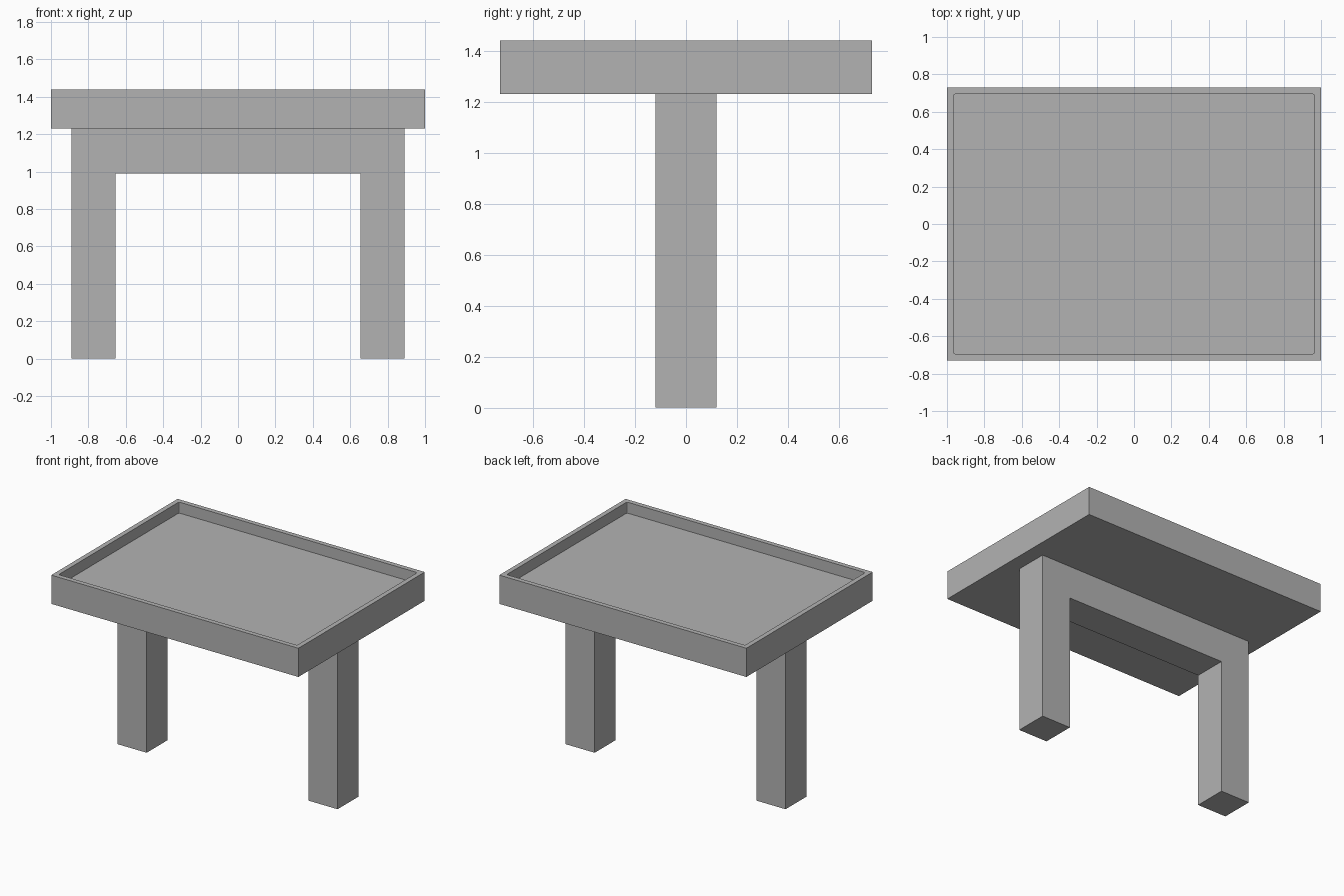
import bpy
import bmesh
from mathutils import Vector

if "Cube" in bpy.data.objects:
    bpy.data.objects.remove(bpy.data.objects["Cube"], do_unlink=True)

grey = bpy.data.materials.new("plain_grey")
grey.use_nodes = True
colour = (0.45, 0.45, 0.45, 1)
grey.diffuse_color = colour
grey.node_tree.nodes["Principled BSDF"].inputs["Base Color"].default_value = colour


def make_object(name, bm):
    bmesh.ops.recalc_face_normals(bm, faces=bm.faces)
    mesh = bpy.data.meshes.new(name)
    bm.to_mesh(mesh)
    bm.free()
    mesh.materials.append(grey)
    obj = bpy.data.objects.new(name, mesh)
    bpy.context.collection.objects.link(obj)
    return obj


def extrude_profile(name, points, direction):
    bm = bmesh.new()
    face = bm.faces.new([bm.verts.new(p) for p in points])
    result = bmesh.ops.extrude_face_region(bm, geom=[face], use_keep_orig=True)
    verts = [g for g in result["geom"] if isinstance(g, bmesh.types.BMVert)]
    bmesh.ops.translate(bm, verts=verts, vec=Vector(direction))
    return make_object(name, bm)


# Legs and crossbeam as one arch
half_depth = 0.12
outer, inner, beam_bottom, beam_top = 0.89, 0.655, 0.99, 1.23
right_side = [(inner, 0), (outer, 0), (outer, beam_top)]
left_side = [(-x, z) for x, z in reversed(right_side)]
outline = [(inner, beam_bottom)] + right_side + left_side + [(-inner, beam_bottom)]
extrude_profile("leg_arch", [(x, -half_depth, z) for x, z in outline],
                (0, 2 * half_depth, 0))

# Tray top with a raised rim around a sunken floor
half_x, half_y, top, rim, sink = 1.0, 0.73, 1.44, 0.05, 0.08
corners = [(-half_x, -half_y), (half_x, -half_y), (half_x, half_y), (-half_x, half_y)]
tray = extrude_profile("tray_top", [(x, y, beam_top) for x, y in corners],
                       (0, 0, top - beam_top))
bm = bmesh.new()
bm.from_mesh(tray.data)
floor = max(bm.faces, key=lambda f: f.calc_center_median().z)
bmesh.ops.inset_region(bm, faces=[floor], thickness=rim)

# Slightly softened inner corners of the rim
result = bmesh.ops.extrude_face_region(bm, geom=[floor])
bmesh.ops.delete(bm, geom=[floor] if floor.is_valid else [], context="FACES_ONLY")
floor_verts = [g for g in result["geom"] if isinstance(g, bmesh.types.BMVert)]
bmesh.ops.translate(bm, verts=floor_verts, vec=(0, 0, -sink))
inner_corners = [e for e in bm.edges
                 if abs(e.verts[0].co.z - e.verts[1].co.z) > sink / 2
                 and abs(e.verts[0].co.x) < half_x - rim / 2]
bmesh.ops.bevel(bm, geom=inner_corners, offset=0.01, segments=2, profile=0.5,
                affect="EDGES")
bmesh.ops.recalc_face_normals(bm, faces=bm.faces)
bm.to_mesh(tray.data)
bm.free()
